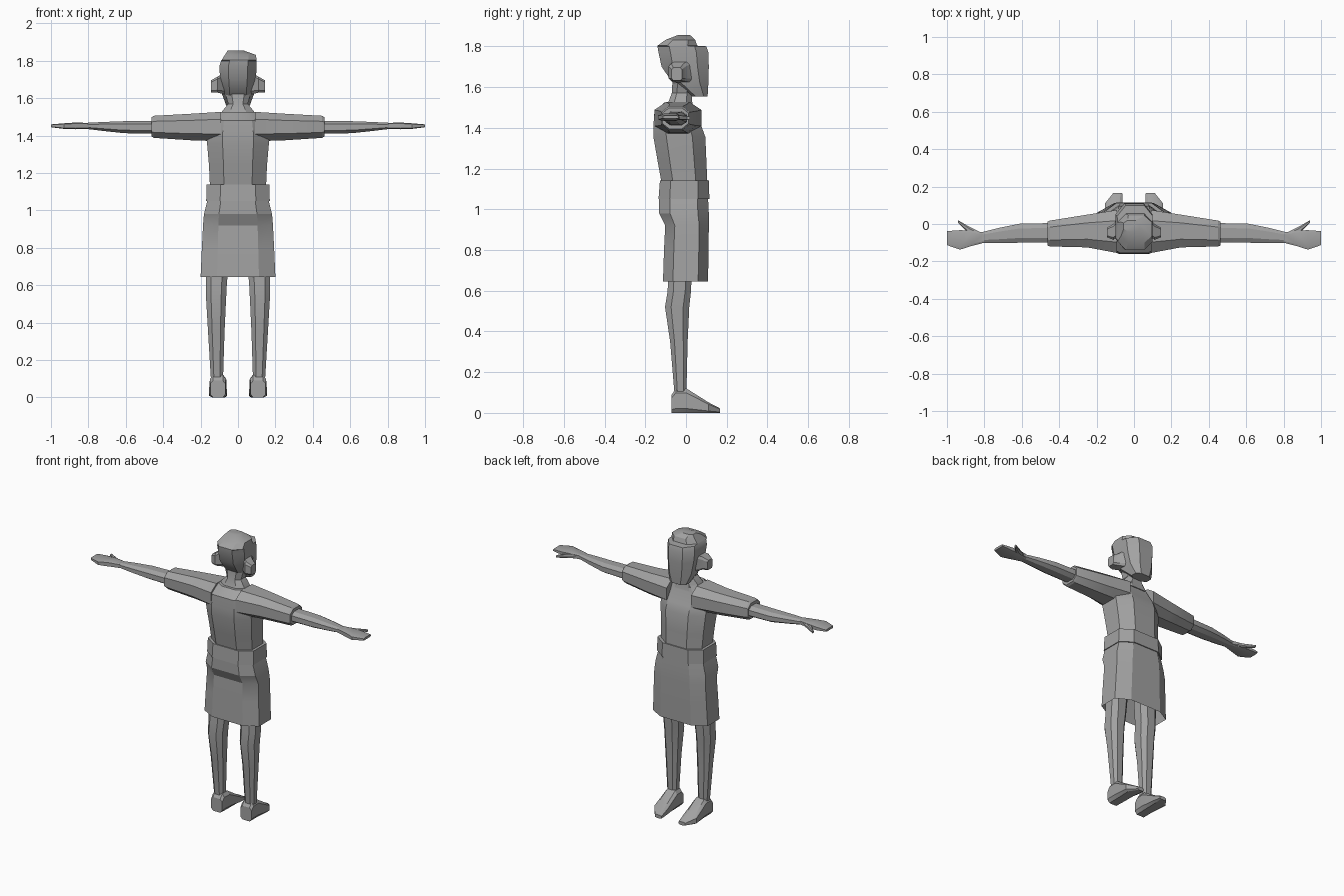
import bpy
import bmesh
import math

cube = bpy.data.objects.get("Cube")
if cube:
    bpy.data.objects.remove(cube, do_unlink=True)

grey = bpy.data.materials.new("plain grey")
grey.use_nodes = True
colour = (0.36, 0.36, 0.36, 1)
grey.diffuse_color = colour
shader = next(n for n in grey.node_tree.nodes if n.type == 'BSDF_PRINCIPLED')
shader.inputs["Base Color"].default_value = colour


def octagon(a0, a1, b0, b1, c):
    """Rectangle a0..a1 by b0..b1 with its corners cut by the fraction c."""
    ca, cb = (a1 - a0) * c, (b1 - b0) * c
    return [(a0 + ca, b0), (a1 - ca, b0), (a1, b0 + cb), (a1, b1 - cb),
            (a1 - ca, b1), (a0 + ca, b1), (a0, b1 - cb), (a0, b0 + cb)]


def place(axis, t, a, b, side):
    point = {'X': (t, a, b), 'Y': (a, t, b), 'Z': (a, b, t)}[axis]
    return (point[0] * side, point[1], point[2])


def loft(name, axis, sections, c=0.25, side=1, caps=True, angle=25):
    """Skin octagons (t, a0, a1, b0, b1) placed along an axis."""
    bm = bmesh.new()
    rings = [[bm.verts.new(place(axis, t, a, b, side))
              for a, b in octagon(*box, c)] for t, *box in sections]
    for low, high in zip(rings, rings[1:]):
        for i in range(8):
            j = (i + 1) % 8
            bm.faces.new((low[i], low[j], high[j], high[i]))
    if caps:
        bm.faces.new(rings[0])
        bm.faces.new(rings[-1])
    bmesh.ops.recalc_face_normals(bm, faces=bm.faces)
    mesh = bpy.data.meshes.new(name)
    bm.to_mesh(mesh)
    bm.free()
    mesh.materials.append(grey)
    obj = bpy.data.objects.new(name, mesh)
    bpy.context.collection.objects.link(obj)
    bpy.ops.object.select_all(action='DESELECT')
    obj.select_set(True)
    bpy.context.view_layer.objects.active = obj
    bpy.ops.object.shade_smooth_by_angle(angle=math.radians(angle))
    return obj


def body(name, sections, **options):
    """Upright loft, equal on both sides: (z, half width, back, front)."""
    return loft(name, 'Z', [(z, -w, w, y0, y1) for z, w, y0, y1 in sections],
                **options)


# Shirt, waistband and skirt
body("shirt", [
    (1.13, .15, -.12, .105), (1.24, .155, -.14, .10), (1.355, .165, -.16, .095),
    (1.41, .165, -.16, .075), (1.48, .15, -.155, .035), (1.525, .095, -.105, .03)])
body("waistband", [(1.05, .17, -.135, .115), (1.14, .168, -.128, .112)], c=.22)
body("skirt", [
    (.645, .2, -.113, .108), (.80, .193, -.108, .111), (.92, .187, -.102, .112),
    (.98, .182, -.132, .112), (1.06, .162, -.132, .108)], c=.22, caps=False)

# Neck and head, with the hair swept to one side
body("neck", [(1.49, .10, -.10, .04), (1.53, .085, -.085, .03),
              (1.57, .052, -.07, .03), (1.65, .075, -.065, .04)])
loft("head", 'Z', [
    (1.553, -.06, .06, .03, .106), (1.62, -.085, .085, -.065, .11),
    (1.70, -.095, .095, -.12, .112), (1.77, -.10, .10, -.135, .11),
    (1.80, -.09, .10, -.14, .10), (1.803, -.088, .10, -.14, .055),
    (1.832, -.07, .095, -.10, .045), (1.855, -.055, .03, -.04, .02)], c=.24)

# Paired parts
for side, label in ((1, "left"), (-1, "right")):
    loft(label + "_ear", 'X', [
        (.07, -.05, .05, 1.62, 1.74), (.11, -.085, .0, 1.63, 1.715),
        (.145, -.07, -.02, 1.632, 1.695)], c=.15, side=side)
    loft(label + "_sleeve", 'X', [
        (.09, -.155, .075, 1.37, 1.527), (.25, -.125, .05, 1.375, 1.517),
        (.45, -.12, .018, 1.388, 1.506), (.462, -.115, .012, 1.395, 1.498)],
        side=side)
    loft(label + "_forearm", 'X', [
        (.43, -.10, .005, 1.41, 1.48), (.61, -.10, .002, 1.413, 1.477),
        (.72, -.102, -.02, 1.425, 1.473), (.82, -.10, -.045, 1.437, 1.468)],
        side=side)
    loft(label + "_hand", 'X', [
        (.80, -.10, -.045, 1.437, 1.468), (.87, -.118, -.035, 1.434, 1.47),
        (.93, -.137, -.033, 1.436, 1.466), (1.0, -.113, -.038, 1.445, 1.46)],
        c=.15, side=side)
    loft(label + "_thumb", 'X', [
        (.82, -.08, -.045, 1.44, 1.465), (.88, -.055, -.015, 1.437, 1.462),
        (.94, .005, .02, 1.44, 1.455)], side=side)
    loft(label + "_leg", 'Z', [
        (.10, .08, .145, -.057, .002), (.35, .072, .16, -.078, .008),
        (.52, .064, .17, -.103, .016), (.60, .06, .172, -.09, .025),
        (.78, .045, .172, -.085, .03)], side=side)
    loft(label + "_foot", 'Y', [
        (-.07, .067, .148, 0, .09), (-.05, .065, .15, 0, .12),
        (.002, .063, .15, 0, .12), (.11, .06, .155, 0, .052),
        (.167, .063, .11, 0, .022)], c=.18, side=side)
